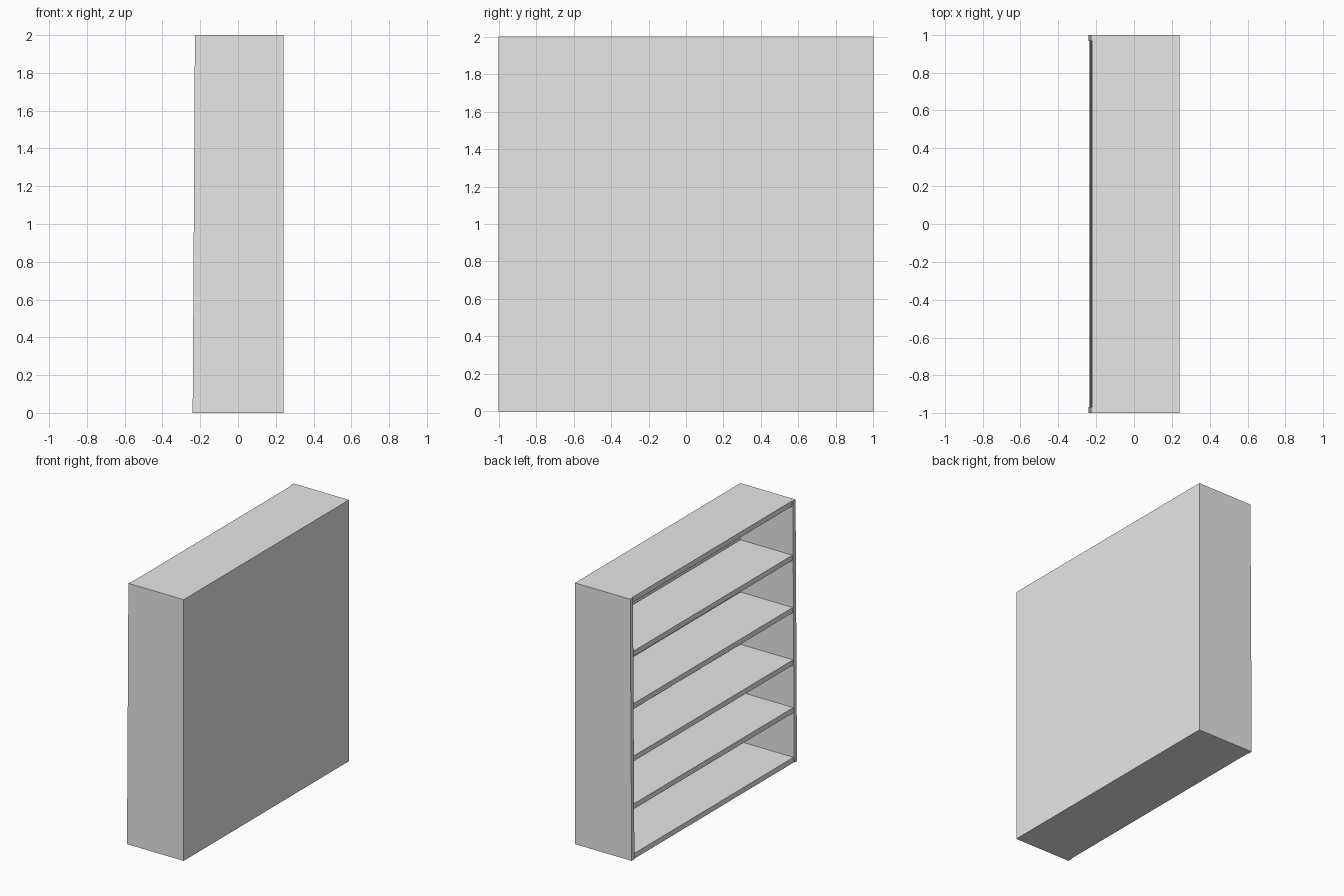
import bpy
import bmesh

if "Cube" in bpy.data.objects:
    bpy.data.objects.remove(bpy.data.objects["Cube"], do_unlink=True)

HEIGHT = 2.0
REAR = 0.24          # outer rear plane
BACK_INNER = 0.215   # inner face of the back panel
SIDE = 0.033         # side panel thickness
BOARD = 0.04         # shelf thickness
INNER = 1 - SIDE

grey = bpy.data.materials.new("plain grey")
grey.use_nodes = True
grey.diffuse_color = (0.8, 0.8, 0.8, 1)
grey.node_tree.nodes["Principled BSDF"].inputs["Base Color"].default_value = (0.8, 0.8, 0.8, 1)


def front_edge(z):
    """Open side of the case leans back slightly towards the top."""
    return -0.24 + 0.012 * z / HEIGHT


def panel(name, profile, y0, y1):
    """Extrude an x-z profile along y."""
    bm = bmesh.new()
    face = bm.faces.new([bm.verts.new((x, y0, z)) for x, z in profile])
    new = bmesh.ops.extrude_face_region(bm, geom=[face])["geom"]
    verts = [v for v in new if isinstance(v, bmesh.types.BMVert)]
    bmesh.ops.translate(bm, verts=verts, vec=(0, y1 - y0, 0))
    bmesh.ops.recalc_face_normals(bm, faces=bm.faces)
    mesh = bpy.data.meshes.new(name)
    bm.to_mesh(mesh)
    bm.free()
    mesh.materials.append(grey)
    obj = bpy.data.objects.new(name, mesh)
    bpy.context.collection.objects.link(obj)
    return obj


def board(name, top, rear):
    """Horizontal board between the sides, set back a little from their edges."""
    bottom = top - BOARD
    f0, f1 = front_edge(bottom) + 0.006, front_edge(top) + 0.006
    panel(name, [(f0, bottom), (rear, bottom), (rear, top), (f1, top)], -INNER, INNER)


# Side panels
side = [(front_edge(0), 0), (REAR, 0), (REAR, HEIGHT), (front_edge(HEIGHT), HEIGHT)]
panel("front_side_panel", side, -1, -INNER)
panel("rear_side_panel", side, INNER, 1)

# Back panel
panel("back_panel", [(BACK_INNER, 0), (REAR, 0), (REAR, HEIGHT), (BACK_INNER, HEIGHT)],
      -INNER, INNER)

# Top, base and shelves
board("top_board", HEIGHT, BACK_INNER)
board("base_board", BOARD, BACK_INNER)
for i, top in enumerate((0.42, 0.785, 1.185, 1.585), 1):
    board(f"shelf_{i}", top, BACK_INNER)
